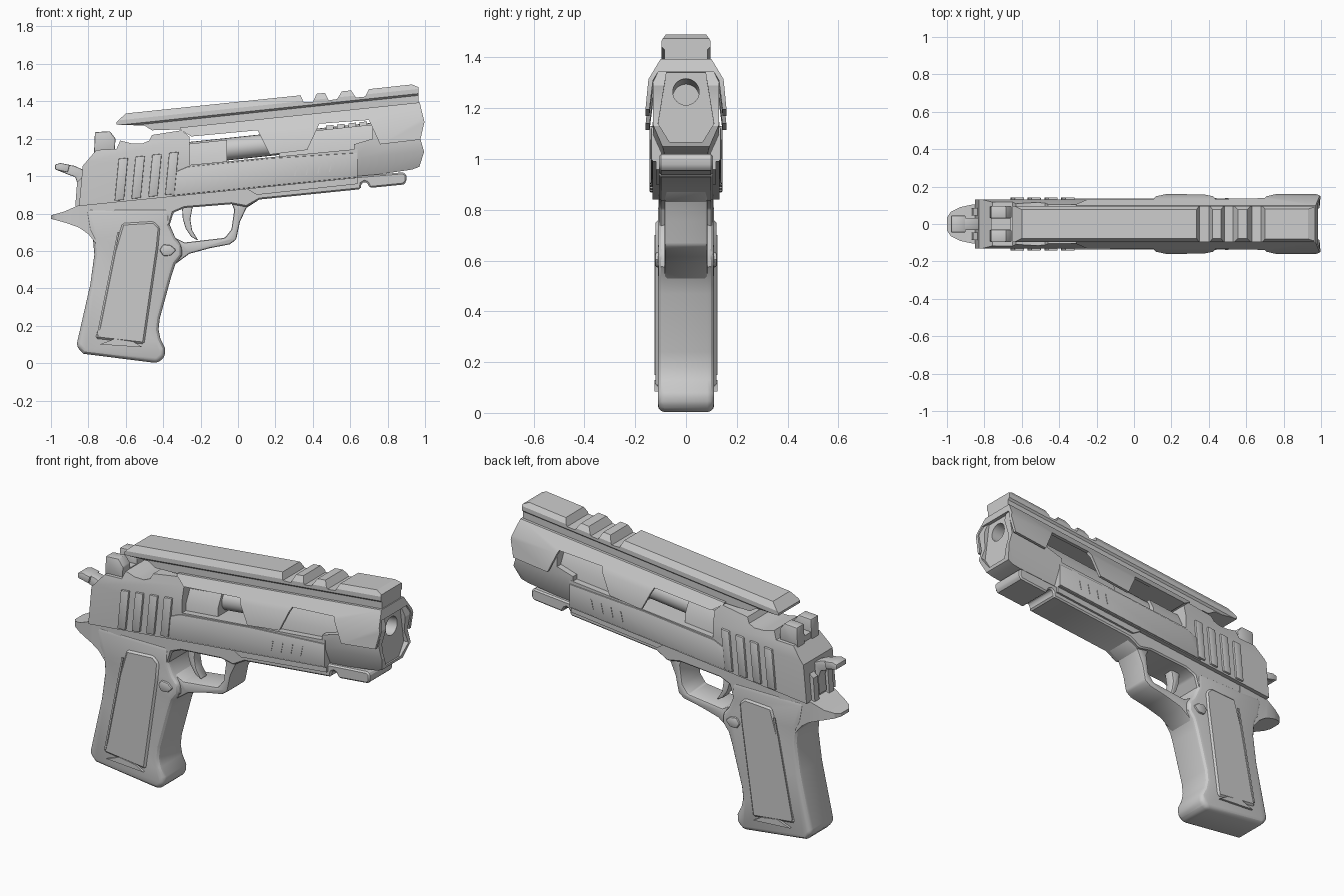
import bpy, bmesh
from math import sin, cos, pi, radians

TILT = 0.105  # rise of the barrel line per unit of x


def prism(name, pts, lo, hi, axis='Y', bevel=0, seg=2):
    """Extrude a 2D outline along an axis (X outlines follow the barrel tilt)."""
    def place(p, t):
        if axis == 'Y':
            return (p[0], t, p[1])
        if axis == 'X':
            return (t, p[0], p[1] + TILT * t)
        return (p[0], p[1], t)
    bm = bmesh.new()
    a = [bm.verts.new(place(p, lo)) for p in pts]
    b = [bm.verts.new(place(p, hi)) for p in pts]
    bm.faces.new(a)
    bm.faces.new(b[::-1])
    for i in range(len(pts)):
        j = (i + 1) % len(pts)
        bm.faces.new((a[i], b[i], b[j], a[j]))
    bmesh.ops.recalc_face_normals(bm, faces=bm.faces)
    me = bpy.data.meshes.new(name)
    bm.to_mesh(me)
    bm.free()
    ob = bpy.data.objects.new(name, me)
    bpy.context.collection.objects.link(ob)
    if bevel:
        m = ob.modifiers.new("bevel", 'BEVEL')
        m.width, m.segments, m.limit_method, m.angle_limit = bevel, seg, 'ANGLE', radians(40)
        bake(ob)
    return ob


def bake(ob):
    dg = bpy.context.evaluated_depsgraph_get()
    me = bpy.data.meshes.new_from_object(ob.evaluated_get(dg))
    ob.modifiers.clear()
    ob.data = me


def boolean(ob, other, op):
    m = ob.modifiers.new("bool", 'BOOLEAN')
    m.operation, m.solver, m.object = op, 'EXACT', other
    bake(ob)
    bpy.data.objects.remove(other)
    return ob


def mirrored(half):
    """Close a half cross-section (y > 0) by mirroring it."""
    return half + [(-y, z) for y, z in reversed(half)]


def shaped(name, side, half_section):
    """Side outline intersected with a cross-section running along the barrel."""
    ob = prism(name, side, -0.3, 0.3)
    return boolean(ob, prism("cutter", mirrored(half_section), -1.2, 1.2, 'X'), 'INTERSECT')


def pair(name, pts, lo, hi, bevel=0):
    prism(name + "_right", pts, -hi, -lo, bevel=bevel)
    prism(name + "_left", pts, lo, hi, bevel=bevel)


def circle(r, z, n):
    return [(r * cos(2 * pi * i / n), z + r * sin(2 * pi * i / n)) for i in range(n)]


# grip with raised side panels
prism("grip", [(-.865, .09), (-.826, .05), (-.43, 0), (-.39, .035), (-.39, .08), (-.415, .13),
               (-.425, .18), (-.418, .24), (-.355, .47), (-.335, .53), (-.30, .575), (-.30, .63),
               (-.335, .67), (-.365, .74), (-.36, .83), (-.82, .83), (-.80, .71), (-.775, .66),
               (-.768, .58), (-.79, .42)], -.111, .111, bevel=.03, seg=3)
prism("grip_panel", [(-.62, .75), (-.45, .76), (-.415, .725), (-.425, .62), (-.50, .10), (-.765, .13),
                     (-.745, .20), (-.665, .60)], -.121, .121, bevel=.012, seg=1)
pair("grip_line", [(-.645, .70), (-.635, .70), (-.745, .15), (-.755, .15)], .118, .124)
pair("grip_foot", [(-.74, .10), (-.51, .085), (-.56, .115), (-.66, .13)], .10, .124)

# release button
button = [(-.42, .605), (-.40, .635), (-.36, .63), (-.33, .605), (-.36, .575), (-.40, .573)]
pair("button", button, .09, .122, bevel=.008)

# tang behind the grip
tang = prism("tang", [(-1, .79), (-1, .772), (-.92, .75), (-.85, .725), (-.80, .69), (-.76, .64),
                      (-.66, .66), (-.66, .86), (-.84, .85), (-.93, .81)], -.2, .2)
boolean(tang, prism("cutter", [(-.6, -.11), (-.86, -.105), (-.93, -.09), (-.98, -.065), (-1.0, -.035),
                               (-1.0, .035), (-.98, .065), (-.93, .09), (-.86, .105), (-.6, .11)],
                    0, 2, 'Z'), 'INTERSECT')

# frame with accessory rail
prism("frame", [(-.82, .85), (-.80, .72), (-.40, .70), (-.365, .74), (-.345, .805), (-.285, .83),
                (-.035, .85), (.045, .835), (.115, .875), (.655, .93), (.66, .96), (.675, .97),
                (.69, .965), (.705, .937), (.885, .955), (.90, .97), (.90, 1.01), (.88, 1.02),
                (.64, 1.0), (.5, 1.02), (-.7, .92)], -.106, .106, bevel=.01, seg=1)
pair("frame_step", [(.10, .90), (.64, .958), (.64, 1.0), (.05, .93)], .09, .118)

# trigger guard and trigger
prism("trigger_guard", [(-.37, .50), (-.335, .53), (-.26, .585), (-.15, .615), (-.045, .635), (-.01, .66),
                        (.01, .755), (.045, .83), (.115, .875), (.1, .90), (-.04, .87), (-.02, .82),
                        (-.035, .715), (-.07, .67), (-.285, .645), (-.335, .67), (-.37, .70)],
      -.085, .085, bevel=.01, seg=2)
prism("trigger", [(-.30, .84), (-.24, .85), (-.255, .77), (-.245, .71), (-.212, .655), (-.25, .675),
                  (-.28, .72), (-.295, .77)], -.03, .03, bevel=.006)

# slide: rear block and lower rail
shaped("slide", [(-.85, .84), (-.83, 1.055), (-.757, 1.14), (-.65, 1.145), (-.63, 1.19), (-.57, 1.175),
                 (-.51, 1.175), (-.475, 1.19), (-.46, 1.22), (-.30, 1.245), (-.26, 1.21), (-.26, 1.06),
                 (.64, 1.145), (.64, .99)],
       [(.131, .85), (.131, 1.16), (.10, 1.29)])
pair("slide_panel", [(-.365, .895), (-.34, 1.02), (-.27, 1.05), (.17, 1.095), (.64, 1.125), (.64, .995)],
     .12, .137, bevel=.004)

# grip ribs on the slide and vent slots on the panel
for i in range(4):
    x, z = -.66 + .09 * i, .868 + .0105 * i
    pair(f"slide_rib_{i}", [(x, z), (x + .05, z + .005), (x + .072, z + .23), (x + .022, z + .225)],
         .12, .143, bevel=.004)
    x, z = .30 + .062 * i, 1.0 + .007 * i
    pair(f"vent_{i}", [(x, z), (x + .006, z), (x + .018, z + .055), (x + .012, z + .055)], .13, .1395)

# hammer and rear housing
prism("hammer", [(-.975, 1.035), (-.975, 1.06), (-.95, 1.068), (-.875, 1.055), (-.82, 1.03), (-.82, .86),
                 (-.865, .86), (-.855, .95), (-.87, .995), (-.90, 1.005)], -.033, .033, bevel=.006)
prism("hammer_spur", [(-.978, 1.035), (-.978, 1.062), (-.95, 1.07), (-.90, 1.06), (-.91, 1.02)],
      -.045, .045, bevel=.005)
pair("hammer_cheek", [(-.87, .84), (-.80, .84), (-.80, 1.02), (-.86, .97)], .045, .085)

# rear sight with a centre notch
pair("rear_sight", [(-.77, 1.12), (-.765, 1.235), (-.685, 1.24), (-.655, 1.20), (-.66, 1.12)],
     .03, .097, bevel=.006)
prism("sight_base", [(-.765, 1.12), (-.765, 1.165), (-.66, 1.17), (-.66, 1.12)], -.06, .06)

# barrel, chamber and inner blocks seen through the windows
prism("barrel", circle(.06, 1.15, 20), -.30, .75, 'X')
inner = mirrored([(.095, 1.0), (.095, 1.13), (.06, 1.2)])
prism("chamber", inner, -.30, -.06, 'X')
prism("inner_block", inner, .22, .74, 'X')
for i in range(4):
    prism(f"inner_rib_{i}", mirrored([(.045, 1.18), (.035, 1.22)]), .47 + .06 * i, .51 + .06 * i, 'X')

# muzzle block with recessed face and bore
muzzle = shaped("muzzle", [(.62, .99), (.93, 1.035), (.97, 1.05), (.995, 1.13), (.975, 1.20), (.992, 1.29),
                           (.96, 1.385), (.72, 1.36), (.72, 1.2), (.62, 1.17)],
                [(.085, .93), (.13, 1.03), (.13, 1.20), (.09, 1.28)])
boolean(muzzle, prism("cutter", mirrored([(.065, .965), (.11, 1.035), (.075, 1.25)]), .965, 1.1, 'X'),
        'DIFFERENCE')
boolean(muzzle, prism("cutter", circle(.052, 1.163, 32), .76, 1.1, 'X'), 'DIFFERENCE')

# shroud: a roof with flared flaps hanging on both sides
shaped("shroud", [(-.31, 1.25), (-.25, 1.212), (.105, 1.245), (.17, 1.115), (.37, 1.14), (.435, 1.28),
                  (.70, 1.30), (.76, 1.17), (.975, 1.195), (.997, 1.29), (.965, 1.42), (-.31, 1.29)],
       [(.10, 1.292), (.148, 1.21), (.163, 1.06), (.148, 1.06), (.13, 1.205), (.11, 1.24)])

# top rail with cross notches
shaped("top_rail", [(-.65, 1.275), (-.65, 1.288), (-.60, 1.335), (.335, 1.432), (.35, 1.395), (.40, 1.395),
                    (.42, 1.44), (.465, 1.445), (.485, 1.405), (.53, 1.412), (.555, 1.453), (.605, 1.458),
                    (.63, 1.42), (.68, 1.425), (.70, 1.465), (.93, 1.49), (.965, 1.475), (.965, 1.38),
                    (-.30, 1.25), (-.46, 1.245), (-.50, 1.27)],
       [(.085, 1.2), (.085, 1.33), (.096, 1.34), (.096, 1.365), (.075, 1.40)])

# smooth shading that keeps hard edges
for ob in bpy.context.scene.objects:
    ob.select_set(True)
    bpy.context.view_layer.objects.active = ob
bpy.ops.object.shade_smooth_by_angle(angle=radians(28))
